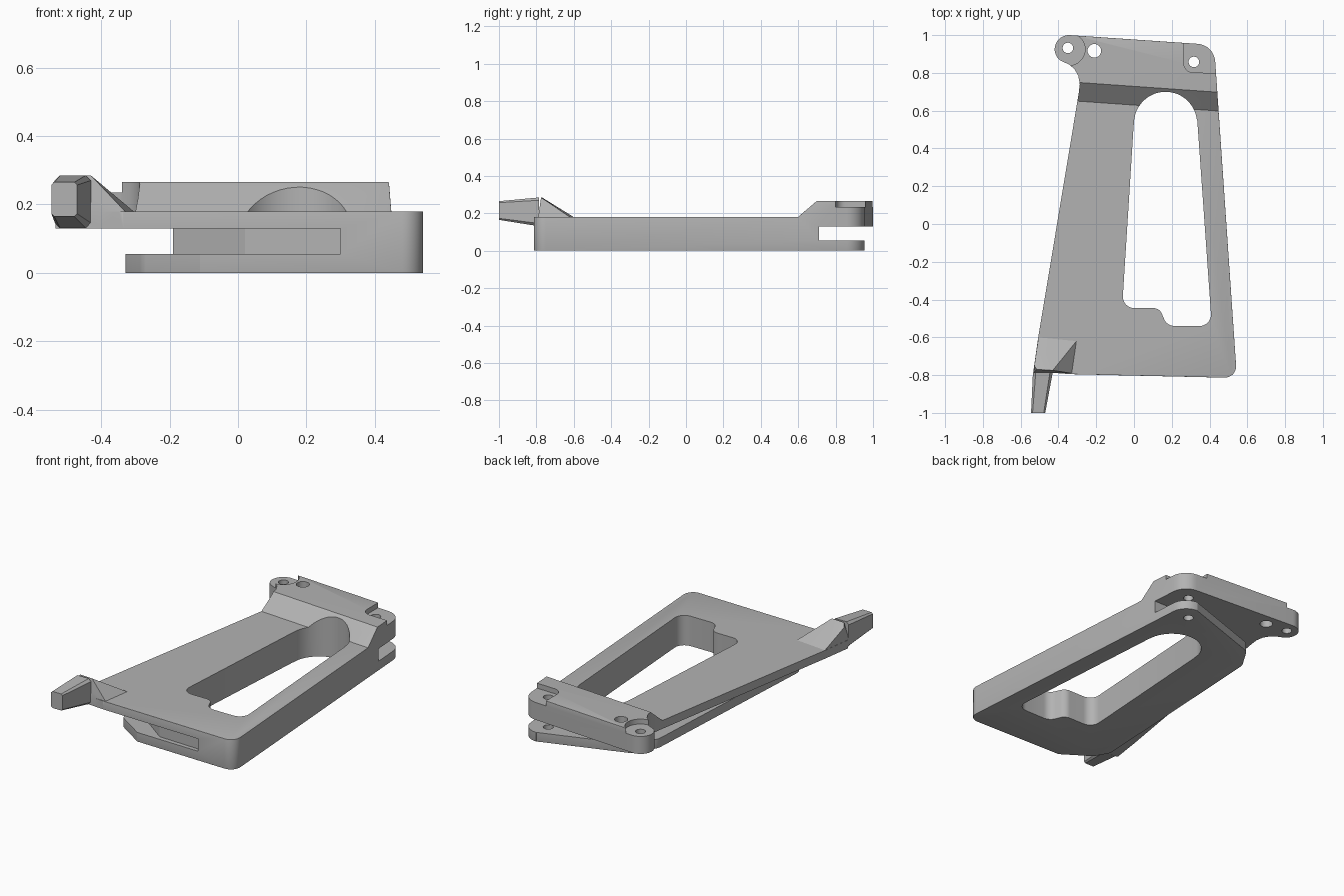
import bpy, bmesh, math
from mathutils import Vector, Matrix

if "Cube" in bpy.data.objects:
    bpy.data.objects.remove(bpy.data.objects["Cube"])

grey = bpy.data.materials.new("plain grey")
grey.diffuse_color = (0.45, 0.45, 0.45, 1)
grey.use_nodes = True
grey.node_tree.nodes["Principled BSDF"].inputs["Base Color"].default_value = grey.diffuse_color


def add_object(name, bm):
    bmesh.ops.recalc_face_normals(bm, faces=bm.faces)
    mesh = bpy.data.meshes.new(name)
    bm.to_mesh(mesh)
    bm.free()
    mesh.materials.append(grey)
    ob = bpy.data.objects.new(name, mesh)
    bpy.context.collection.objects.link(ob)
    return ob


def outline(corners):
    """Closed 2D outline; each corner is (x, y) or (x, y, fillet radius)."""
    pts, n = [], len(corners)
    for i, c in enumerate(corners):
        p = Vector(c[:2])
        if len(c) == 2:
            pts.append(p)
            continue
        a = (Vector(corners[i - 1][:2]) - p).normalized()
        b = (Vector(corners[(i + 1) % n][:2]) - p).normalized()
        half = a.angle(b) / 2
        centre = p + (a + b).normalized() * c[2] / math.sin(half)
        start = p + a * c[2] / math.tan(half) - centre
        end = p + b * c[2] / math.tan(half) - centre
        sweep = start.angle_signed(end)
        for k in range(9):
            pts.append(centre + Matrix.Rotation(-sweep * k / 8, 2) @ start)
    return pts


def arc(cx, cy, r, a0, a1, n):
    return [(cx + r * math.cos(math.radians(a0 + (a1 - a0) * k / n)),
             cy + r * math.sin(math.radians(a0 + (a1 - a0) * k / n))) for k in range(n + 1)]


def prism(name, pts, z0, z1):
    bm = bmesh.new()
    low = [bm.verts.new((p[0], p[1], z0)) for p in pts]
    top = [bm.verts.new((p[0], p[1], z1)) for p in pts]
    bm.faces.new(low[::-1])
    bm.faces.new(top)
    n = len(pts)
    for i in range(n):
        j = (i + 1) % n
        bm.faces.new((low[i], low[j], top[j], top[i]))
    return add_object(name, bm)


def hull(name, pts):
    bm = bmesh.new()
    for p in pts:
        bm.verts.new(p)
    bmesh.ops.convex_hull(bm, input=bm.verts)
    bmesh.ops.dissolve_limit(bm, angle_limit=0.01, verts=bm.verts, edges=bm.edges)
    return add_object(name, bm)


def combine(ob, other, operation="DIFFERENCE"):
    m = ob.modifiers.new("boolean", "BOOLEAN")
    m.operation, m.solver, m.object = operation, "EXACT", other
    bpy.context.view_layer.objects.active = ob
    bpy.ops.object.modifier_apply(modifier=m.name)
    bpy.data.objects.remove(other)


def soften(ob, rule, width):
    """Round the sharp convex edges whose two ends and middle satisfy a rule."""
    bm = bmesh.new()
    bm.from_mesh(ob.data)
    bmesh.ops.dissolve_limit(bm, angle_limit=0.005, verts=bm.verts, edges=bm.edges)
    edges = [e for e in bm.edges if len(e.link_faces) == 2 and e.is_convex
             and e.calc_face_angle() > 0.9 and rule(e.verts[0].co, e.verts[1].co)]
    bmesh.ops.bevel(bm, geom=edges, offset=width, segments=3, profile=0.5,
                    affect="EDGES", clamp_overlap=True)
    bm.to_mesh(ob.data)
    bm.free()


# Handle body: full outline with the rounded lug at the back left
lug = arc(-0.345, 0.925, 0.075, 85, 232, 16)
body = prism("handle_body", outline(
    [(-0.335, -0.795), (0.545, -0.815, 0.06), (0.424, 0.948, 0.10)] + lug +
    [(-0.345, 0.845), (-0.315, 0.82), (-0.295, 0.785), (-0.287, 0.74), (-0.293, 0.69),
     (-0.507, -0.60), (-0.533, -0.78)]), 0, 0.265)

# Lower the grip, leaving a sloped step up to the head
step = prism("step_cutter", [(-2, 0.18), (0.628, 0.18), (0.727, 0.265), (0.79, 0.32), (-2, 0.32)], -2, 2)
step.data.transform(Matrix.Rotation(math.radians(-4), 4, "Z")
                    @ Matrix(((0, 0, 1, 0), (1, 0, 0, 0), (0, 1, 0, 0), (0, 0, 0, 1))))
combine(body, step)

# Slot between the two plates, open at the left, back and part of the front
combine(body, prism("slot_cutter", [
    (0.30, -1.2), (0.30, -0.785), (0.02, -0.775), (-0.19, -0.62), (-0.11, 0.71),
    (0.8, 0.71), (0.8, 1.2), (-0.9, 1.2), (-0.9, -1.2)], 0.055, 0.13))

# Narrower outline of the lower plate
combine(body, prism("lower_plate_cutter", outline([
    (-0.11, -1.2), (-0.11, -0.801), (-0.28, -0.69, 0.05), (-0.33, -0.60, 0.05), (-0.265, 0.64, 0.08),
    (-0.18, 0.78, 0.06), (0.33, 0.953), (0.33, 1.2), (-0.9, 1.2), (-0.9, -1.2)]), -0.1, 0.1))

# Rounded outer edges, bottom and top
soften(body, lambda a, b: max(a.z, b.z) < 0.001, 0.015)
soften(body, lambda a, b: min(a.z, b.z) > 0.175 and not (a.x < -0.27 and b.x < -0.27), 0.012)

# Finger opening
combine(body, prism("opening_cutter", outline(
    [(0.412, -0.54, 0.06), (0.335, 0.55)] + arc(0.167, 0.533, 0.167, 0, 180, 24) +
    [(-0.002, 0.52), (-0.063, -0.445, 0.06), (0.135, -0.445, 0.05), (0.175, -0.54, 0.06)]), -0.5, 0.5))

# Sunken pads on the head
combine(body, prism("lug_pad_cutter", arc(-0.345, 0.925, 0.086, 0, 350, 35), 0.235, 0.5))
combine(body, prism("corner_pad_cutter", outline(
    [(0.263, 0.804, 0.05), (0.7, 0.79), (0.7, 1.2), (0.263, 1.2)]), 0.235, 0.5))

# Pin holes
for x, y, r in ((-0.35, 0.932, 0.028), (-0.21, 0.917, 0.036), (0.317, 0.858, 0.028)):
    combine(body, prism("pin_cutter", arc(x, y, r, 0, 345, 23), -0.5, 0.5))

# Ramp that rises to the front arm
combine(body, hull("arm_ramp", [
    (-0.506, -0.60, 0.18), (-0.305, -0.62, 0.18), (-0.33, -0.79, 0.18), (-0.533, -0.79, 0.18),
    (-0.506, -0.60, 0.14), (-0.305, -0.62, 0.14), (-0.33, -0.79, 0.14), (-0.533, -0.79, 0.14),
    (-0.515, -0.77, 0.285), (-0.43, -0.775, 0.285), (-0.528, -0.75, 0.265)]), "UNION")


# Front arm: tapered bar with chamfered section
def section(x0, x1, y, z0, z1, c):
    return [(x, y, z) for sx, ex, s in ((x0, x1, 1), (x1, x0, -1))
            for x, z in ((sx, z0 + c), (sx, z1 - c), (sx + s * c, z0), (sx + s * c, z1))]


combine(body, hull("front_arm", section(-0.545, -0.47, -1.0, 0.165, 0.265, 0.008)
                   + section(-0.535, -0.43, -0.785, 0.131, 0.285, 0.015)), "UNION")

# Smooth shading with crisp edges
bpy.ops.object.select_all(action="DESELECT")
body.select_set(True)
bpy.context.view_layer.objects.active = body
bpy.ops.object.shade_smooth_by_angle(angle=math.radians(30))
